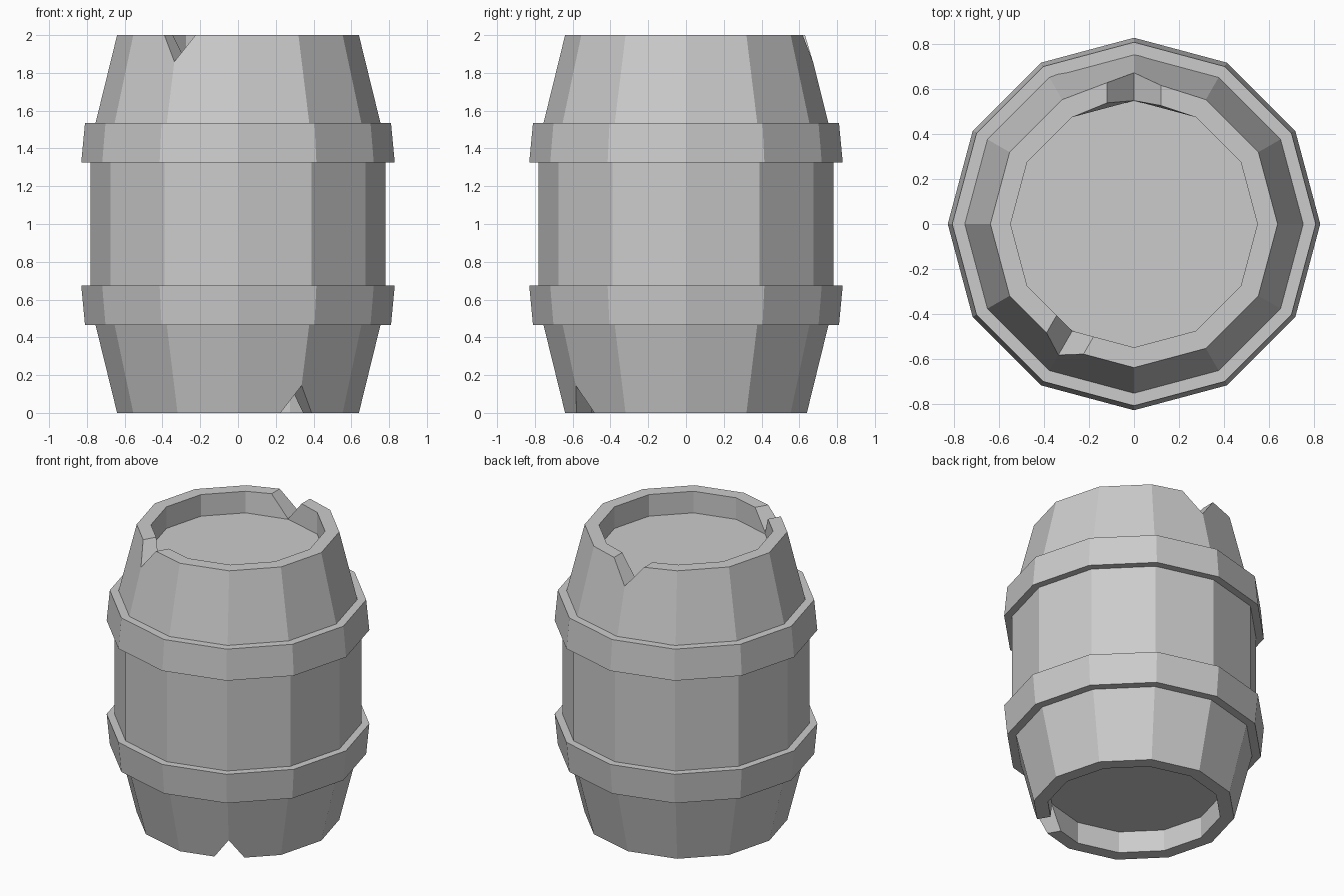
import bpy, bmesh
from math import sin, cos, tan, radians, pi
from mathutils import Vector

if "Cube" in bpy.data.objects:
    bpy.data.objects.remove(bpy.data.objects["Cube"])

N = 12
TAN15 = tan(pi / N)


def radial(k):
    a = 2 * pi * k / N
    return Vector((cos(a), sin(a), 0)), Vector((-sin(a), cos(a), 0))


def finish(name, bm):
    bmesh.ops.remove_doubles(bm, verts=bm.verts, dist=1e-5)
    bmesh.ops.recalc_face_normals(bm, faces=bm.faces)
    me = bpy.data.meshes.new(name)
    bm.to_mesh(me)
    bm.free()
    ob = bpy.data.objects.new(name, me)
    bpy.context.collection.objects.link(ob)
    return ob


def face(bm, pts):
    bm.faces.new([bm.verts.new(p) for p in pts])


def ring(r, z):
    return [radial(k)[0] * r + Vector((0, 0, z)) for k in range(N)]


def bridge(bm, a, b):
    for k in range(N):
        j = (k + 1) % N
        face(bm, [a[k], a[j], b[j], b[k]])


def rim_columns(r, r_tip, z, notches):
    """Per corner: a single point, or [before, tip, after] where a V is broken out."""
    cols = []
    for k in range(N):
        rad, tan_dir = radial(k)
        if k not in notches:
            cols.append([rad * r + Vector((0, 0, z))])
            continue
        w, tip_z, bulge_before, bulge_after = notches[k]
        base = rad * (r - w * TAN15) + Vector((0, 0, z))
        cols.append([base - tan_dir * w + rad * bulge_before,
                     rad * r_tip + Vector((0, 0, tip_z)),
                     base + tan_dir * w + rad * bulge_after])
    return cols


def barrel_end(bm, z, belly_z, cap_z, notches):
    belly, cap = ring(0.78, belly_z), ring(0.55, cap_z)
    outer = rim_columns(0.64, 0.674, z, notches)
    inner = rim_columns(0.55, 0.55, z, notches)
    for k in range(N):
        j = (k + 1) % N
        # outer and inner walls, following the broken edge
        for base, rim in ((belly, outer), (cap, inner)):
            face(bm, [base[k], base[j]] + rim[j][:2][::-1] + rim[k][-2:][::-1])
        # rim top and the sloping sides of each break
        face(bm, [outer[k][-1], outer[j][0], inner[j][0], inner[k][-1]])
        for i in range(len(outer[k]) - 1):
            face(bm, [outer[k][i], outer[k][i + 1], inner[k][i + 1], inner[k][i]])
    # recessed lid
    face(bm, cap)
    return belly


# barrel body: two chipped ends joined by a straight belly
bm = bmesh.new()
low = barrel_end(bm, 0.0, 0.57, 0.15, {10: (0.095, 0.145, 0, 0)})
high = barrel_end(bm, 2.0, 1.43, 1.85, {8: (0.095, 1.86, 0, 0),
                                        3: (0.12, 1.853, 0.01, 0.022)})
bridge(bm, low, high)
finish("barrel_body", bm)


# hoops: tapered bands, mirrored about mid height
def hoop(name, profile):
    bm = bmesh.new()
    rings = [ring(r, z) for r, z in profile]
    for i in range(len(rings)):
        bridge(bm, rings[i], rings[(i + 1) % len(rings)])
    return finish(name, bm)


band = [(0.81, 0.465), (0.83, 0.675), (0.775, 0.675), (0.75, 0.465)]
hoop("lower_hoop", band)
hoop("upper_hoop", [(r, 2 - z) for r, z in band])
